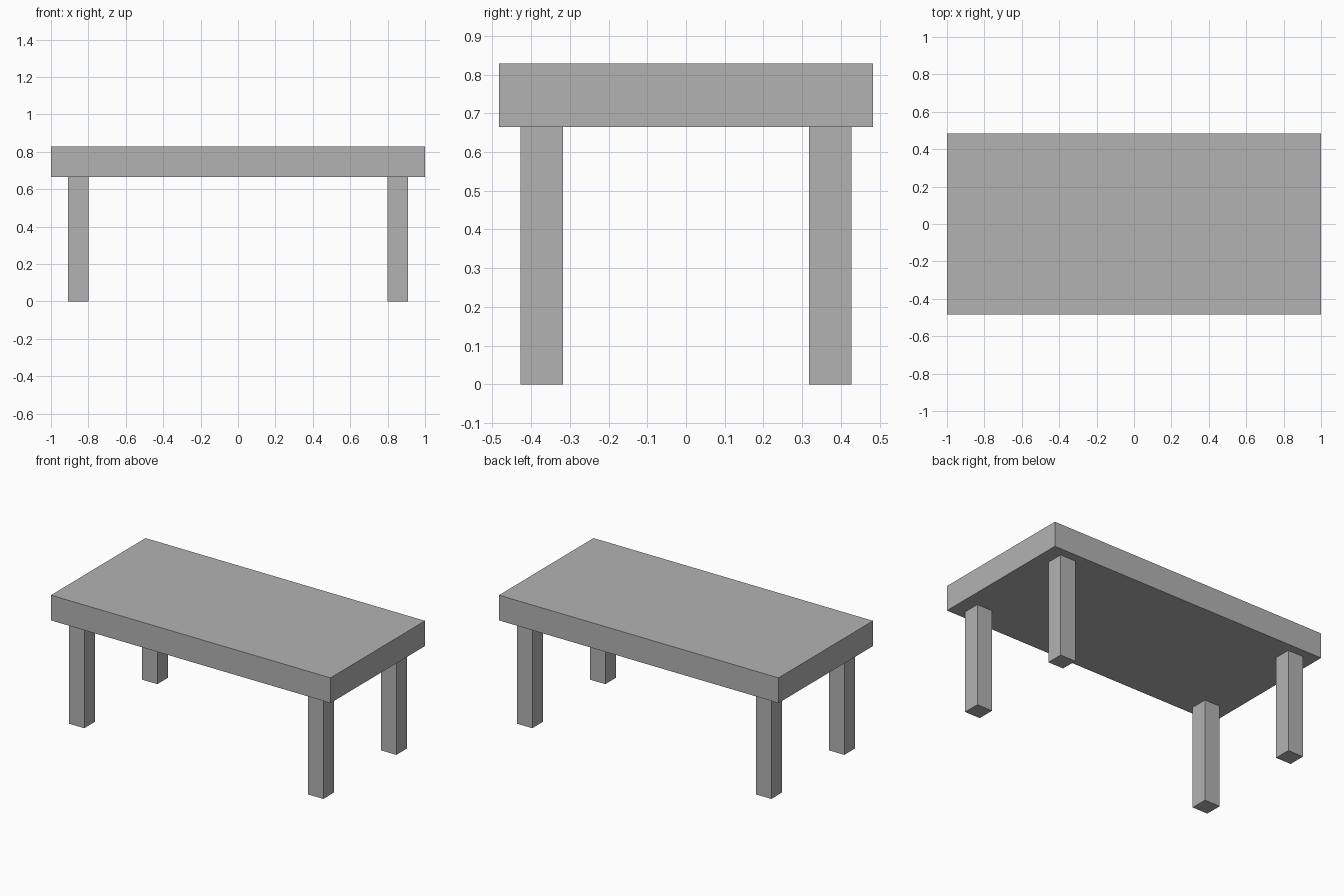
import bpy

if "Cube" in bpy.data.objects:
    bpy.data.objects.remove(bpy.data.objects["Cube"])

# One plain grey for the whole table
grey = bpy.data.materials.new("grey")
grey.diffuse_color = (0.45, 0.45, 0.45, 1.0)
grey.use_nodes = True
grey.node_tree.nodes["Principled BSDF"].inputs["Base Color"].default_value = grey.diffuse_color


def box(name, lo, hi):
    """Axis-aligned box between two corners."""
    bpy.ops.mesh.primitive_cube_add(
        size=1, location=[(a + b) / 2 for a, b in zip(lo, hi)])
    ob = bpy.context.object
    ob.name = name
    ob.scale = [b - a for a, b in zip(lo, hi)]
    bpy.ops.object.transform_apply(location=False, rotation=False, scale=True)
    ob.data.materials.append(grey)
    return ob


TOP_Z, UNDER_Z = 0.828, 0.665

# Thick slab top
box("table_top", (-1, -0.483, UNDER_Z), (1, 0.483, TOP_Z))

# Four square legs, set in from the corners
LEG = 0.11
for side, sx in (("left", -1), ("right", 1)):
    for end, sy in (("front", -1), ("back", 1)):
        cx, cy = sx * 0.855, sy * 0.373
        box(f"{end}_{side}_leg",
            (cx - LEG / 2, cy - LEG / 2, 0),
            (cx + LEG / 2, cy + LEG / 2, UNDER_Z))
